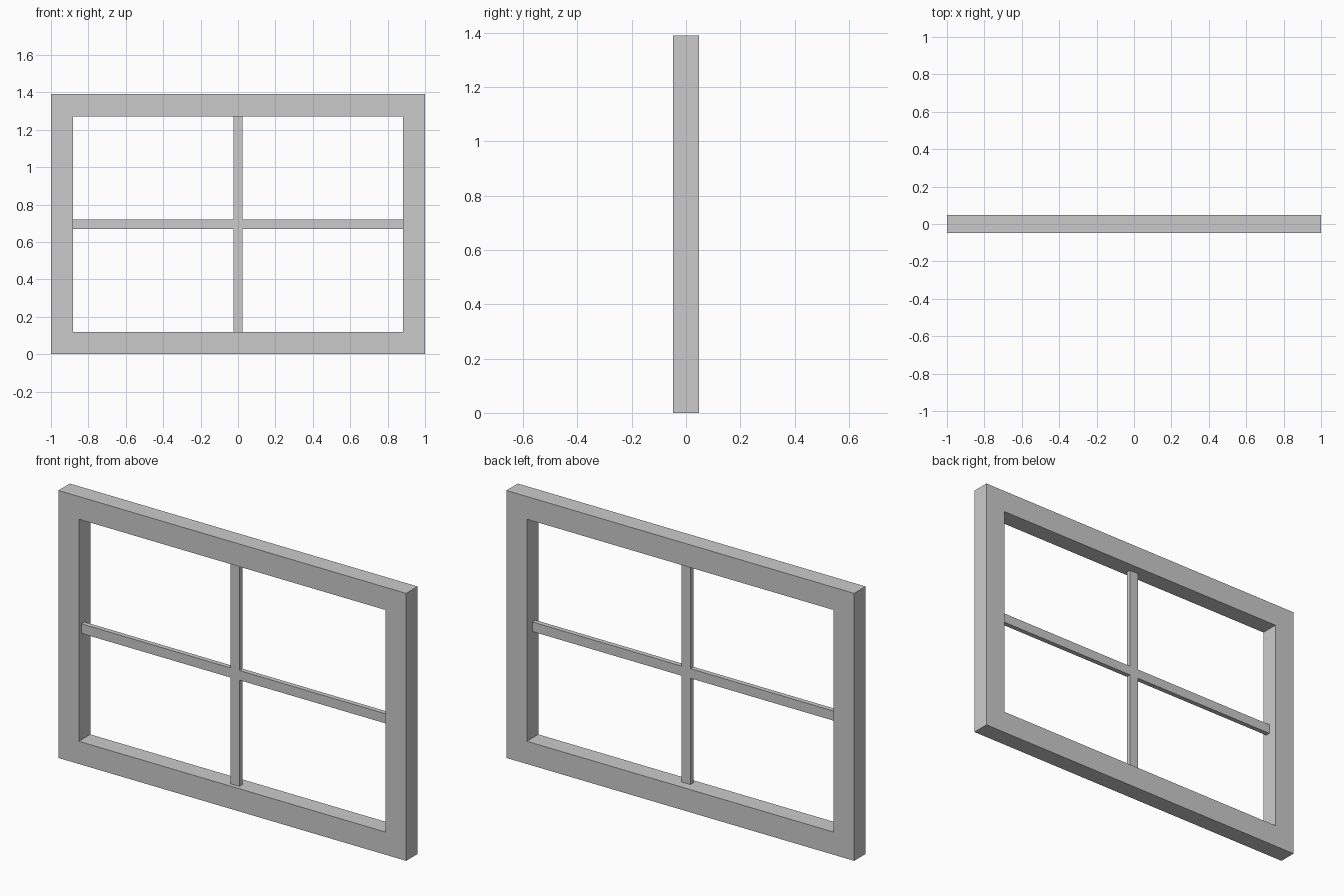
import bpy, bmesh

if "Cube" in bpy.data.objects:
    bpy.data.objects.remove(bpy.data.objects["Cube"])

W, H = 1.0, 1.39            # half width, full height
BORDER = 0.118              # frame face width
HALF_DEPTH = 0.047
BAR = 0.025                 # half width of the glazing bars
BAR_FRONT, BAR_BACK = -0.025, 0.0

grey = bpy.data.materials.new("grey")
grey.diffuse_color = (0.6, 0.6, 0.6, 1)
grey.use_nodes = True
grey.node_tree.nodes["Principled BSDF"].inputs["Base Color"].default_value = grey.diffuse_color


def finish(name, bm):
    bmesh.ops.recalc_face_normals(bm, faces=bm.faces[:])
    mesh = bpy.data.meshes.new(name)
    bm.to_mesh(mesh)
    bm.free()
    mesh.materials.append(grey)
    obj = bpy.data.objects.new(name, mesh)
    bpy.context.collection.objects.link(obj)
    return obj


def rect(hw, z0, z1):
    return [(-hw, z0), (hw, z0), (hw, z1), (-hw, z1)]


# Outer frame: mitred rectangular ring, continuous round the opening
bm = bmesh.new()
outer, inner = rect(W, 0, H), rect(W - BORDER, BORDER, H - BORDER)
loops = [[bm.verts.new((x, y, z)) for x, z in pts]
         for pts, y in ((outer, -HALF_DEPTH), (inner, -HALF_DEPTH),
                        (inner, HALF_DEPTH), (outer, HALF_DEPTH))]
for a, b in zip(loops, loops[1:] + loops[:1]):
    for i in range(4):
        j = (i + 1) % 4
        bm.faces.new((a[i], a[j], b[j], b[i]))
bmesh.ops.dissolve_limit(bm, angle_limit=0.01, verts=bm.verts[:], edges=[])
finish("window_frame", bm)

# Glazing bars: one cross-shaped profile, extruded through its thickness
bm = bmesh.new()
hx, hz, mid = W - BORDER, H / 2 - BORDER, H / 2
cross = []
for sx, sz in ((1, 1), (-1, 1), (-1, -1), (1, -1)):
    corner = [(hx, BAR), (BAR, BAR), (BAR, hz)]
    if sx * sz < 0:
        corner.reverse()
    cross += [(sx * x, mid + sz * z) for x, z in corner]
face = bm.faces.new([bm.verts.new((x, BAR_FRONT, z)) for x, z in cross])
ext = bmesh.ops.extrude_face_region(bm, geom=[face], use_keep_orig=True)
bmesh.ops.translate(bm, vec=(0, BAR_BACK - BAR_FRONT, 0),
                    verts=[g for g in ext["geom"] if isinstance(g, bmesh.types.BMVert)])
finish("glazing_bars", bm)
